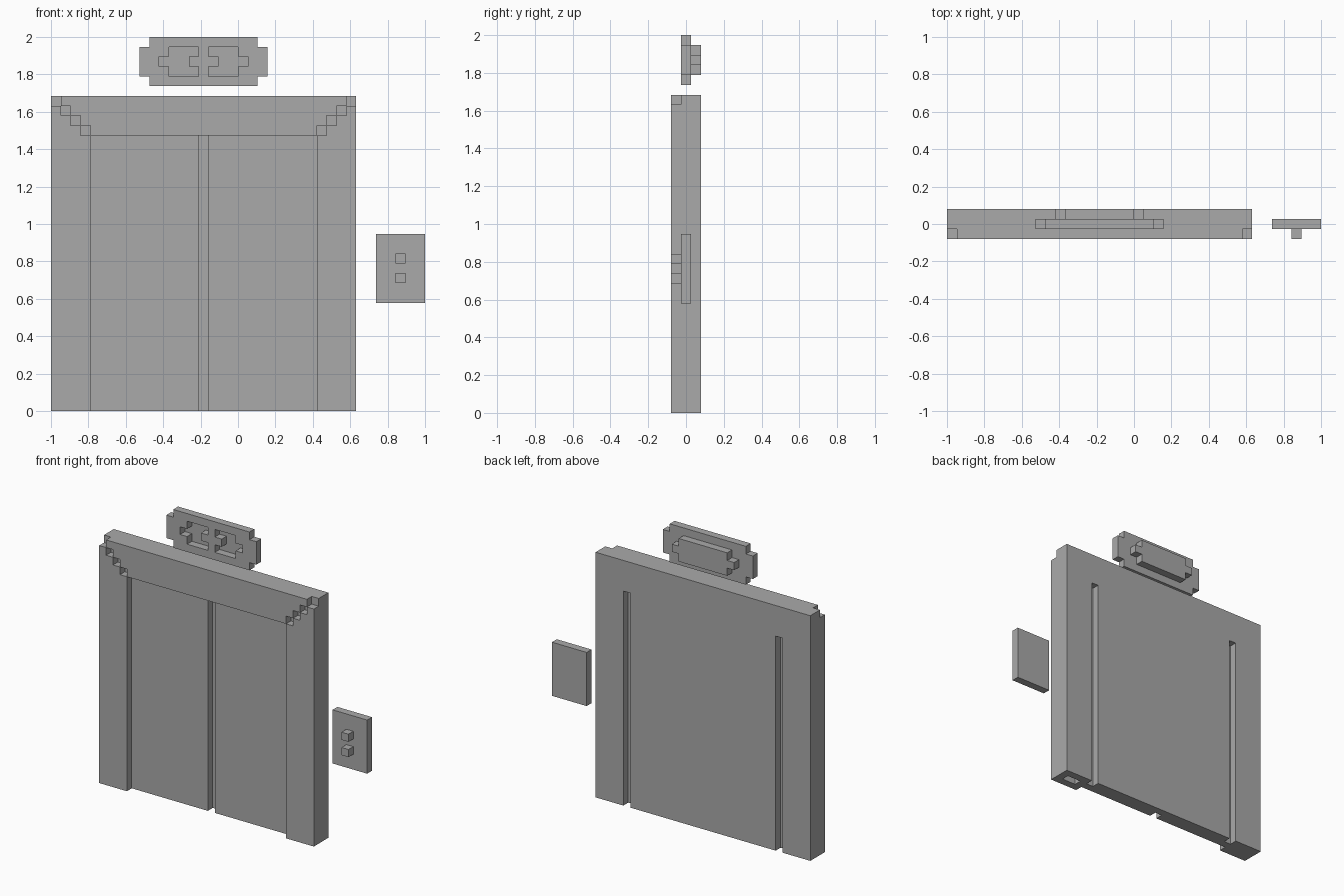
import bpy, bmesh, math
from itertools import product
from mathutils import Vector

if "Cube" in bpy.data.objects:
    bpy.data.objects.remove(bpy.data.objects["Cube"], do_unlink=True)

UNIT = 1 / 19                 # edge of one block
FRONT, MID, BACK = -1, 0, 1   # depth layers

grey = bpy.data.materials.new("plain_grey")
grey.use_nodes = True
grey.diffuse_color = (0.4, 0.4, 0.4, 1)
grey.node_tree.nodes["Principled BSDF"].inputs["Base Color"].default_value = (0.4, 0.4, 0.4, 1)


def block(x0, x1, z0, z1, *layers):
    """Grid cells of a box spanning the given depth layers."""
    return set(product(range(x0, x1), layers, range(z0, z1)))


def build(name, cells):
    """Make one object from the outer faces of a set of cells."""
    bm = bmesh.new()
    verts = {}

    def vert(p):
        key = tuple(round(c) for c in p)
        if key not in verts:
            x, y, z = key
            verts[key] = bm.verts.new((x * UNIT - 1, (y - 0.5) * UNIT, z * UNIT))
        return verts[key]

    for cell in cells:
        for axis, side in product(range(3), (-1, 1)):
            n = Vector((0, 0, 0))
            n[axis] = side
            if tuple(round(c) for c in Vector(cell) + n) in cells:
                continue
            u = Vector((0, 0, 0))
            u[(axis + 1) % 3] = 1
            v = n.cross(u)
            mid = Vector(cell) + Vector((0.5, 0.5, 0.5)) + n / 2
            bm.faces.new([vert(mid + (u * a + v * b) / 2)
                          for a, b in ((-1, -1), (1, -1), (1, 1), (-1, 1))])
    bmesh.ops.dissolve_limit(bm, angle_limit=math.radians(1),
                             verts=bm.verts[:], edges=bm.edges[:])
    mesh = bpy.data.meshes.new(name)
    bm.to_mesh(mesh)
    bm.free()
    mesh.materials.append(grey)
    obj = bpy.data.objects.new(name, mesh)
    bpy.context.scene.collection.objects.link(obj)


# Frame: two posts and a lintel, with stepped mitre grooves at the corners
ALL = (FRONT, MID, BACK)
frame = block(0, 4, 0, 32, *ALL) | block(27, 31, 0, 32, *ALL) | block(4, 27, 28, 32, *ALL)
for i in range(4):
    frame -= {(i, FRONT, 31 - i), (30 - i, FRONT, 31 - i)}
frame -= block(28, 30, 0, 28, MID)   # shaft open at the foot of one post
build("door_frame", frame)

# Sliding doors with a centre gap, and the panel behind them
build("right_door", block(4, 15, 0, 28, MID))
build("left_door", block(16, 27, 0, 28, MID))
build("back_panel", block(5, 26, 0, 28, BACK))

# Sign: notched plate, recessed display windows, backing box and centre bar
window = block(12, 19, 34, 37, MID) | block(11, 20, 35, 36, MID)
divider = block(15, 16, 34, 37, MID) | block(14, 17, 35, 36, MID)
plate = block(10, 21, 33, 38, MID) | block(9, 22, 34, 37, MID)
build("floor_sign", (plate - window) | divider)
build("sign_backing", {(x, BACK, z) for x, _, z in window})

# Call panel and its two buttons
build("call_panel", block(33, 38, 11, 18, MID))
for name, z in (("lower_button", 13), ("upper_button", 15)):
    build(name, block(35, 36, z, z + 1, FRONT))
